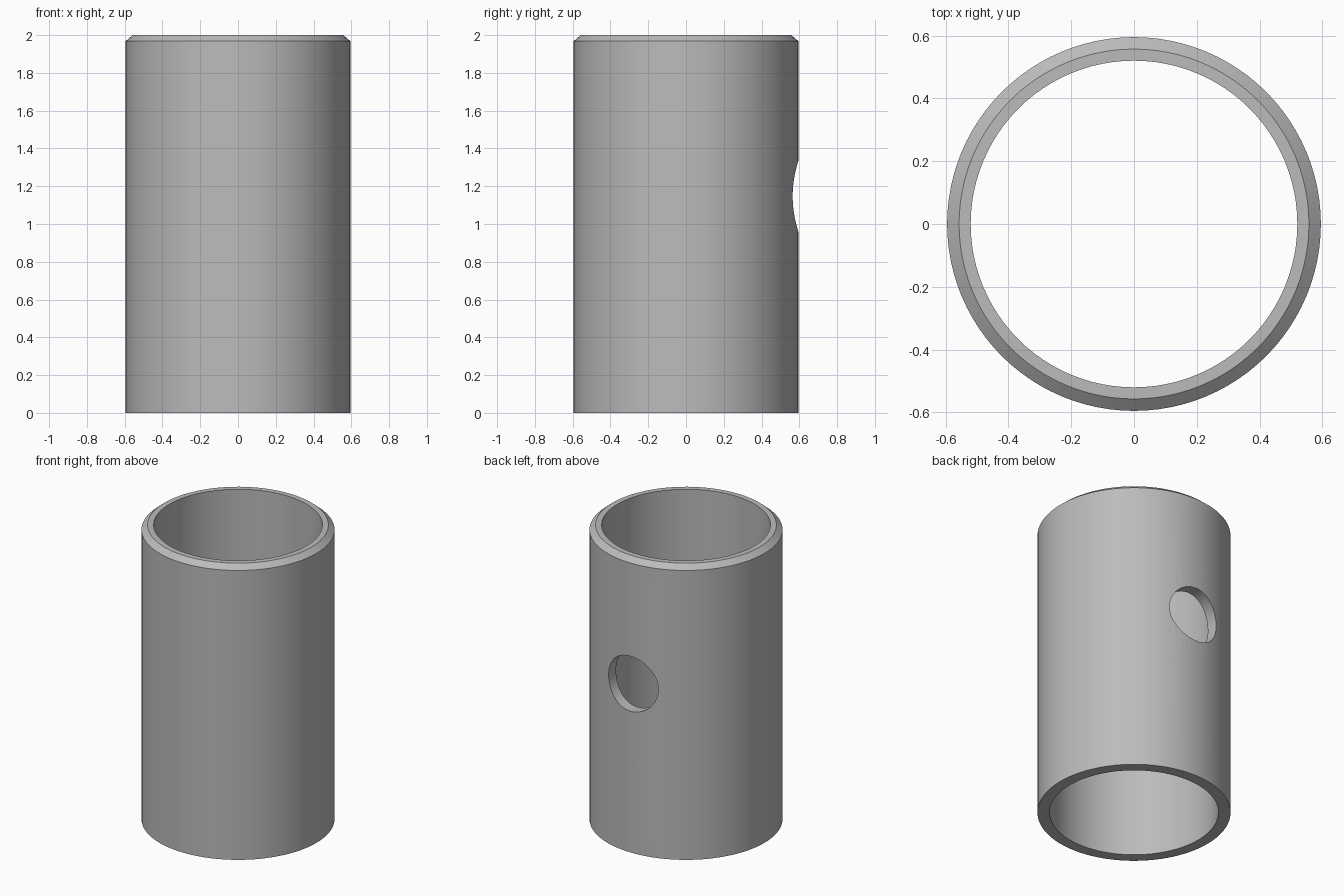
import bpy, bmesh, math
from mathutils import Matrix

cube = bpy.data.objects.get("Cube")
if cube:
    bpy.data.objects.remove(cube, do_unlink=True)

OUTER, INNER, RIM = 0.595, 0.52, 0.557
HEIGHT, SHOULDER = 2.0, 1.968
HOLE_Z, HOLE_R = 1.147, 0.187
SEGMENTS = 96

metal = bpy.data.materials.new("plain grey")
metal.use_nodes = True
grey = (0.5, 0.5, 0.5, 1)
metal.diffuse_color = grey
metal.node_tree.nodes["Principled BSDF"].inputs["Base Color"].default_value = grey


def add_object(name, bm):
    mesh = bpy.data.meshes.new(name)
    bmesh.ops.recalc_face_normals(bm, faces=bm.faces)
    bm.to_mesh(mesh)
    bm.free()
    mesh.materials.append(metal)
    obj = bpy.data.objects.new(name, mesh)
    bpy.context.collection.objects.link(obj)
    return obj


# Tube: closed wall profile with a chamfered outer top edge, spun around z
profile = [(INNER, 0), (OUTER, 0), (OUTER, SHOULDER), (RIM, HEIGHT), (INNER, HEIGHT)]
bm = bmesh.new()
rings = []
for i in range(SEGMENTS):
    a = math.tau * i / SEGMENTS
    rings.append([bm.verts.new((r * math.cos(a), r * math.sin(a), z)) for r, z in profile])
for i, ring in enumerate(rings):
    after = rings[(i + 1) % SEGMENTS]
    for j in range(len(profile)):
        k = (j + 1) % len(profile)
        bm.faces.new((ring[j], after[j], after[k], ring[k]))
tube = add_object("tube", bm)

# Round hole through the back wall only
bm = bmesh.new()
bmesh.ops.create_cone(bm, cap_ends=True, segments=64, radius1=HOLE_R, radius2=HOLE_R, depth=0.6,
                      matrix=Matrix.Translation((0, 0.6, HOLE_Z)) @ Matrix.Rotation(math.pi / 2, 4, "X"))
cutter = add_object("hole_cutter", bm)
cut = tube.modifiers.new("back hole", "BOOLEAN")
cut.operation = "DIFFERENCE"
cut.solver = "EXACT"
cut.object = cutter

bpy.ops.object.select_all(action="DESELECT")
tube.select_set(True)
bpy.context.view_layer.objects.active = tube
bpy.ops.object.modifier_apply(modifier=cut.name)
bpy.data.objects.remove(cutter, do_unlink=True)
bpy.ops.object.shade_smooth_by_angle(angle=math.radians(25))
